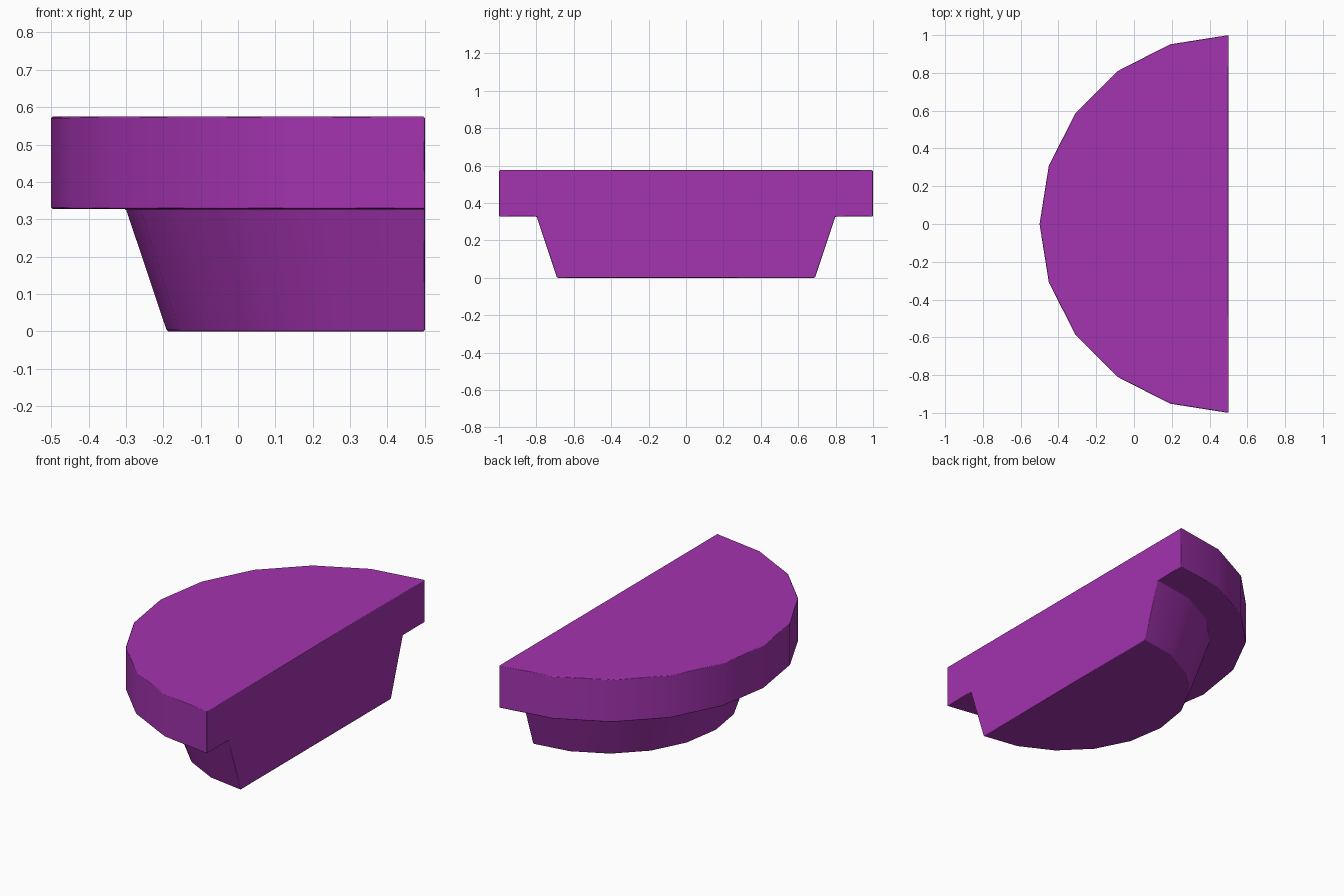
import bpy, bmesh, math

cube = bpy.data.objects.get("Cube")
if cube:
    bpy.data.objects.remove(cube, do_unlink=True)

SEGMENTS = 10
CENTRE_X = 0.5
# Half-round outline as (radius, height), from base to top
PROFILE = [(0.69, 0), (0.8, 0.328), (1, 0.328), (1, 0.575)]

purple = bpy.data.materials.new("purple")
purple.use_nodes = True
colour = (0.366, 0.033, 0.429, 1)
purple.diffuse_color = colour
purple.node_tree.nodes["Principled BSDF"].inputs["Base Color"].default_value = colour

bm = bmesh.new()


def half_ring(radius, z):
    angles = [math.pi * (0.5 + i / SEGMENTS) for i in range(SEGMENTS + 1)]
    return [bm.verts.new((CENTRE_X + radius * math.cos(a), radius * math.sin(a), z))
            for a in angles]


# Curved wall, with the ledge under the rim
rings = [half_ring(r, z) for r, z in PROFILE]
for low, high in zip(rings, rings[1:]):
    for i in range(SEGMENTS):
        bm.faces.new((low[i], low[i + 1], high[i + 1], high[i]))

# Base, top and flat stepped side
bm.faces.new(rings[0])
bm.faces.new(rings[-1])
bm.faces.new([ring[0] for ring in rings] + [ring[-1] for ring in reversed(rings)])
bmesh.ops.recalc_face_normals(bm, faces=bm.faces)

mesh = bpy.data.meshes.new("half_round_block")
bm.to_mesh(mesh)
bm.free()
mesh.materials.append(purple)
block = bpy.data.objects.new("half_round_block", mesh)
bpy.context.collection.objects.link(block)

# Smooth curved walls, fine chamfer on the sharp edges
bpy.ops.object.select_all(action="DESELECT")
block.select_set(True)
bpy.context.view_layer.objects.active = block
bpy.ops.object.shade_smooth_by_angle(angle=math.radians(30))
bevel = block.modifiers.new("edge_chamfer", "BEVEL")
bevel.width = 0.004
bevel.segments = 1
bevel.limit_method = "ANGLE"
bevel.angle_limit = math.radians(30)
bevel.harden_normals = True
